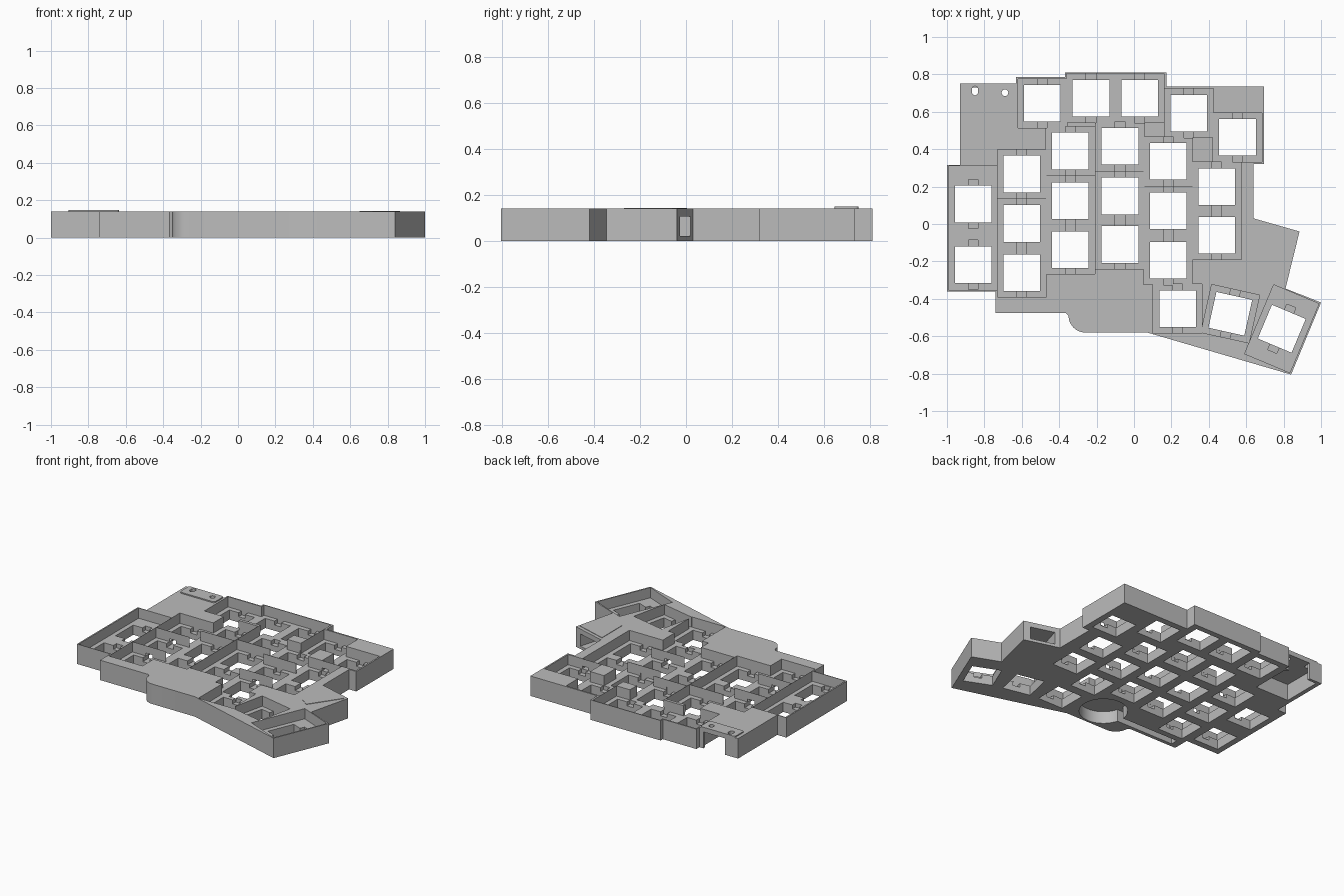
import bpy, bmesh, math
from mathutils import Matrix, Vector

cube = bpy.data.objects.get("Cube")
if cube:
    bpy.data.objects.remove(cube, do_unlink=True)

TOP, FLOOR, NOTCH = 0.14, 0.068, 0.04
HOLE, CELL = 0.196, 0.262

grey = bpy.data.materials.new("matte grey")
grey.use_nodes = True
colour = (0.5, 0.5, 0.5, 1)
grey.diffuse_color = colour
grey.node_tree.nodes["Principled BSDF"].inputs["Base Color"].default_value = colour


def add_prism(bm, points, z0, z1):
    """Extrude a counter-clockwise outline between two heights."""
    face = bm.faces.new([bm.verts.new((x, y, z0)) for x, y in points])
    ext = bmesh.ops.extrude_face_region(bm, geom=[face], use_keep_orig=True)
    verts = [g for g in ext["geom"] if isinstance(g, bmesh.types.BMVert)]
    bmesh.ops.translate(bm, verts=verts, vec=(0, 0, z1 - z0))


def add_box(bm, x, y, w, d, z0, z1, angle=0):
    rot = Matrix.Rotation(math.radians(angle), 2)
    corners = [(-1, -1), (1, -1), (1, 1), (-1, 1)]
    pts = [Vector((x, y)) + rot @ Vector((a * w / 2, b * d / 2)) for a, b in corners]
    add_prism(bm, pts, z0, z1)


def arc(x, y, r, start, end, n):
    angles = [math.radians(start + (end - start) * i / n) for i in range(n + 1)]
    return [(x + r * math.cos(a), y + r * math.sin(a)) for a in angles]


def finish(bm, name):
    bmesh.ops.recalc_face_normals(bm, faces=bm.faces)
    mesh = bpy.data.meshes.new(name)
    bm.to_mesh(mesh)
    bm.free()
    mesh.materials.append(grey)
    obj = bpy.data.objects.new(name, mesh)
    bpy.context.collection.objects.link(obj)
    return obj


def cut(target, bm):
    """Subtract overlapping solids from the target, then drop the cutter."""
    cutter = finish(bm, "cutter")
    cutter.hide_render = True
    mod = target.modifiers.new("cut", "BOOLEAN")
    mod.operation, mod.solver, mod.object = "DIFFERENCE", "EXACT", cutter
    mod.use_self = True
    bpy.context.view_layer.objects.active = target
    bpy.ops.object.modifier_apply(modifier=mod.name)
    bpy.data.objects.remove(cutter, do_unlink=True)


# Key positions: columns, back row, then the turned thumb keys
columns = {-0.86: (0.107, -0.217), -0.60: (0.267, 0.003, -0.26),
           -0.34: (0.39, 0.125, -0.137), -0.075: (0.415, 0.15, -0.11),
           0.183: (0.335, 0.07, -0.193), 0.443: (0.2, -0.06)}
keys = [(x, y, 0) for x, ys in columns.items() for y in ys]
keys += [(-0.49, 0.645, 0), (-0.23, 0.673, 0), (0.03, 0.673, 0),
         (0.293, 0.593, 0), (0.553, 0.463, 0)]
keys += [(0.233, -0.453, 0), (0.515, -0.48, -12.5), (0.79, -0.56, -22.8)]

# Case body
outline = [(-1, -0.36), (-0.74, -0.36), (-0.74, -0.475), (-0.365, -0.475)]
outline += arc(-0.26, -0.49, 0.09, 180, 270, 12)
outline += [(0.07, -0.58), (0.84, -0.805), (1, -0.42), (0.81, -0.345),
            (0.885, -0.04), (0.64, 0.03), (0.64, 0.32), (0.695, 0.32),
            (0.695, 0.735), (0.175, 0.735), (0.175, 0.81), (-0.37, 0.81),
            (-0.37, 0.785), (-0.63, 0.785), (-0.63, 0.75), (-0.93, 0.75),
            (-0.93, 0.315), (-1, 0.315)]
bm = bmesh.new()
add_prism(bm, outline, 0, TOP)
case = finish(bm, "keyboard_case")

# Sunken key wells
bm = bmesh.new()
add_box(bm, -0.861, -0.023, 0.258, 0.665, FLOOR, 0.3)
for x, y, angle in keys:
    if x > -0.8:
        depth = 0.4 if angle < -20 else CELL
        add_box(bm, x, y, CELL, depth, FLOOR, 0.3, angle)
cut(case, bm)

# Clip notches, then through holes
bm = bmesh.new()
for x, y, angle in keys:
    add_box(bm, x, y, 0.052, HOLE + 0.068, NOTCH, FLOOR + 0.02, angle)
cut(case, bm)
bm = bmesh.new()
for x, y, angle in keys:
    add_box(bm, x, y, HOLE, HOLE, -0.1, 0.3, angle)
cut(case, bm)

# Underside: controller bay with cable mouth, round cell pocket and wire channel
bm = bmesh.new()
add_box(bm, -0.77, 0.59, 0.26, 0.28, -0.1, 0.115)
add_box(bm, -0.745, 0.75, 0.17, 0.1, -0.1, 0.115)
add_prism(bm, arc(-0.09, -0.41, 0.155, 0, 352.5, 47), -0.1, 0.085)
add_box(bm, -0.46, -0.425, 0.46, 0.05, -0.1, 0.085)
cut(case, bm)

# Side socket opening
bm = bmesh.new()
add_box(bm, 0.735, -0.08, 0.17, 0.24, 0.02, 0.105, -16)
cut(case, bm)

# Raised lid over the controller
bm = bmesh.new()
lid_points = []
for x, y, start in [(-0.65, 0.66, -90), (-0.65, 0.735, 0), (-0.89, 0.735, 90), (-0.89, 0.66, 180)]:
    lid_points += arc(x, y, 0.015, start, start + 90, 4)
add_prism(bm, lid_points, TOP - 0.02, TOP + 0.008)
lid = finish(bm, "controller_lid")

# Button and lamp holes pass through lid and case
for part in (lid, case):
    bm = bmesh.new()
    slot = arc(-0.85, 0.72, 0.017, 0, 180, 8) + arc(-0.85, 0.705, 0.017, 180, 360, 8)
    add_prism(bm, slot, 0.05, 0.3)
    add_prism(bm, arc(-0.69, 0.702, 0.018, 0, 337.5, 15), 0.05, 0.3)
    cut(part, bm)

# Thin raised skin over the socket
bm = bmesh.new()
add_prism(bm, [(0.65, -0.22), (0.72, -0.27), (0.865, -0.06), (0.65, 0.005)], TOP - 0.005, TOP + 0.003)
skin = finish(bm, "socket_cover")

for part in (case, lid, skin):
    bpy.ops.object.select_all(action="DESELECT")
    part.select_set(True)
    bpy.context.view_layer.objects.active = part
    bpy.ops.object.shade_smooth_by_angle(angle=math.radians(25))
